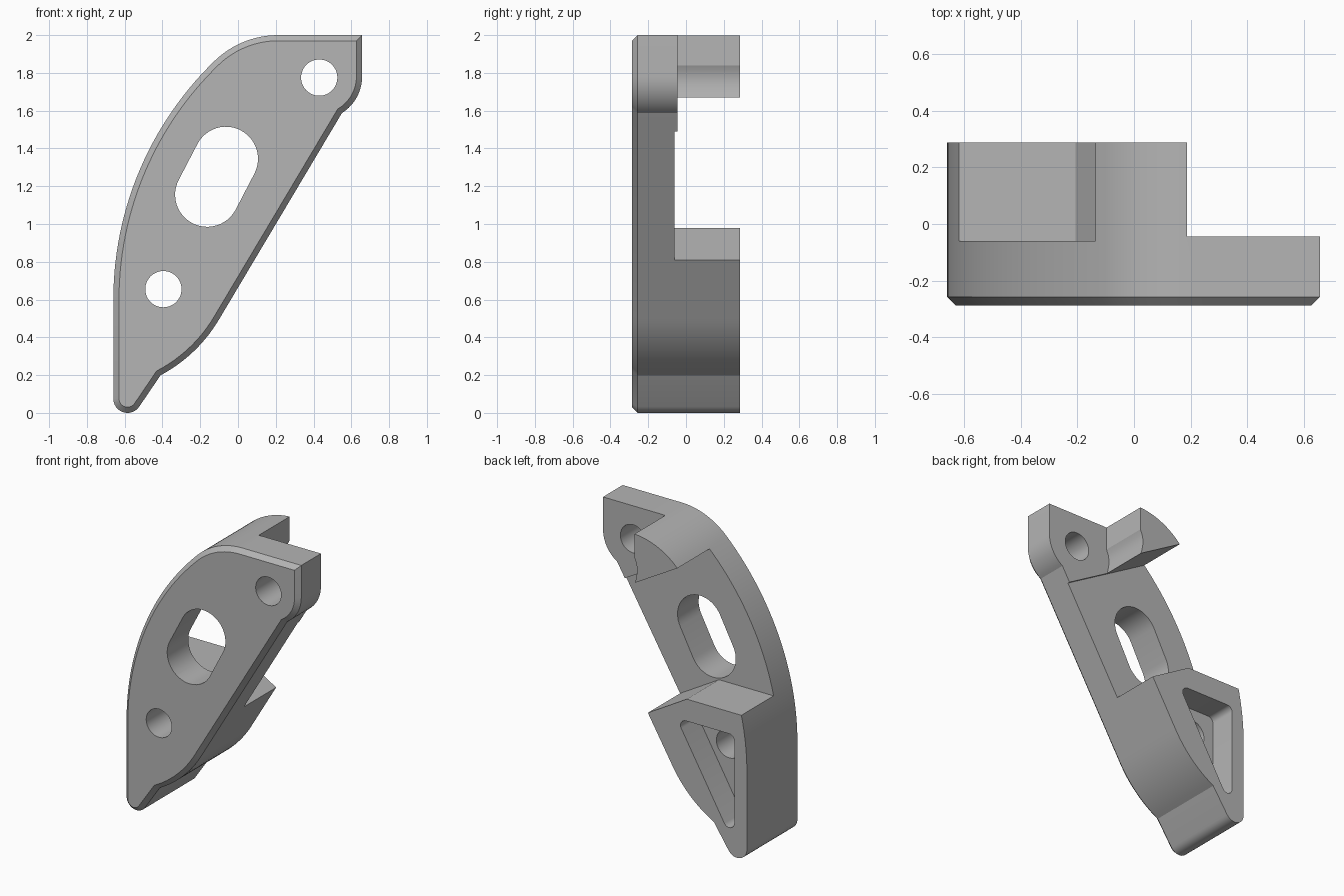
import bpy, bmesh
from math import radians, degrees, cos, sin, atan2
from mathutils import Vector

if "Cube" in bpy.data.objects:
    bpy.data.objects.remove(bpy.data.objects["Cube"])

FRONT, BACK, CHAMFER = -0.287, 0.287, 0.03

grey = bpy.data.materials.new("plain_grey")
grey.use_nodes = True
colour = (0.46, 0.46, 0.46, 1)
grey.diffuse_color = colour
grey.node_tree.nodes["Principled BSDF"].inputs["Base Color"].default_value = colour


def arc(cx, cz, r, start, end, n):
    """Points on an arc in the XZ plane, angles in degrees."""
    angles = [radians(start + (end - start) * i / n) for i in range(n + 1)]
    return [(cx + r * cos(a), cz + r * sin(a)) for a in angles]


def circle(cx, cz, r, n=48):
    return arc(cx, cz, r, 0, 360, n)[:-1]


def rounded(centres, r, n=8):
    """Counter-clockwise polygon with an arc round each corner centre."""
    pts = []
    for i, (x, z) in enumerate(centres):
        c = Vector((x, z))
        d_in = c - Vector(centres[i - 1])
        d_out = Vector(centres[(i + 1) % len(centres)]) - c
        start = degrees(atan2(-d_in.x, d_in.y))
        end = degrees(atan2(-d_out.x, d_out.y))
        if end < start:
            end += 360
        pts += arc(x, z, r, start, end, n)
    return pts


def prism(name, pts, y0, y1, chamfer=0):
    """Extrude an XZ outline along Y, optionally chamfering the front rim."""
    bm = bmesh.new()
    near = [bm.verts.new((x, y0, z)) for x, z in pts]
    far = [bm.verts.new((x, y1, z)) for x, z in pts]
    front = bm.faces.new(near)
    bm.faces.new(far[::-1])
    for i in range(len(pts)):
        bm.faces.new((near[i - 1], far[i - 1], far[i], near[i]))
    bmesh.ops.recalc_face_normals(bm, faces=bm.faces[:])
    if chamfer:
        bmesh.ops.bevel(bm, geom=front.edges[:], offset=chamfer, segments=1,
                        affect='EDGES')
    mesh = bpy.data.meshes.new(name)
    bm.to_mesh(mesh)
    bm.free()
    mesh.materials.append(grey)
    obj = bpy.data.objects.new(name, mesh)
    bpy.context.collection.objects.link(obj)
    return obj


def cut(target, name, pts, y0, y1):
    """Cut a prism out of the target and discard the cutter."""
    cutter = prism(name, pts, y0, y1)
    cutter.hide_render = True
    mod = target.modifiers.new(name, 'BOOLEAN')
    mod.operation, mod.solver, mod.object = 'DIFFERENCE', 'EXACT', cutter
    bpy.context.view_layer.objects.active = target
    bpy.context.view_layer.update()
    bpy.ops.object.modifier_apply(modifier=mod.name)
    bpy.data.objects.remove(cutter)


# Bracket outline, counter-clockwise from the top right corner
outline = [(0.657, 2.0)]
outline += arc(0.213, 1.5155, 0.4845, 90, 134, 12)        # top shoulder
outline += arc(1.097, 0.6, 1.757, 134, 180, 28)[1:]       # long curved back
outline += arc(-0.585, 0.075, 0.075, 180, 326, 12)        # rounded foot
outline += arc(-0.783, 0.9, 0.794, 298, 330, 12)          # lower bulge
outline += arc(0.43, 1.78, 0.227, -58, 0, 10)             # tab corner
bracket = prism("bracket", outline, FRONT, BACK, CHAMFER)


def upper_line(x):
    """Height of the sloping underside of the upper block."""
    return 1.855 - 0.577 * (x + 0.14)


# Recess between the two rear blocks
cut(bracket, "middle_recess",
    [(-1, 0.98), (-0.207, 0.98), (1, 0.275), (1, upper_line(1)), (-1, upper_line(-1))],
    -0.06, 0.5)

# Recess behind the tab, curved round the upper hole
cut(bracket, "tab_recess",
    [(0.188, 2.2), (0.188, 1.84), (0.175, 1.81), (0.168, 1.775), (0.168, 1.74),
     (0.174, 1.705), (0.187, 1.65), (1, upper_line(1) - 0.02), (1, 2.2)],
    -0.045, 0.5)

# Triangular pocket in the lower block
cut(bracket, "pocket", rounded([(-0.525, 0.23), (-0.2, 0.79), (-0.525, 0.79)], 0.04),
    0.1, 0.5)

# Bolt holes and slot
for label, x, z in (("upper", 0.43, 1.775), ("lower", -0.395, 0.655)):
    cut(bracket, label + "_bolt_hole", circle(x, z, 0.096), -0.5, 0.5)
cut(bracket, "slot",
    arc(-0.064, 1.345, 0.17, -28, 152, 24) + arc(-0.163, 1.155, 0.17, 152, 332, 24),
    -0.5, 0.5)

# Smooth the curved walls, keep edges sharp
bpy.ops.object.select_all(action='DESELECT')
bracket.select_set(True)
bpy.context.view_layer.objects.active = bracket
bpy.ops.object.shade_smooth_by_angle(angle=radians(22))
